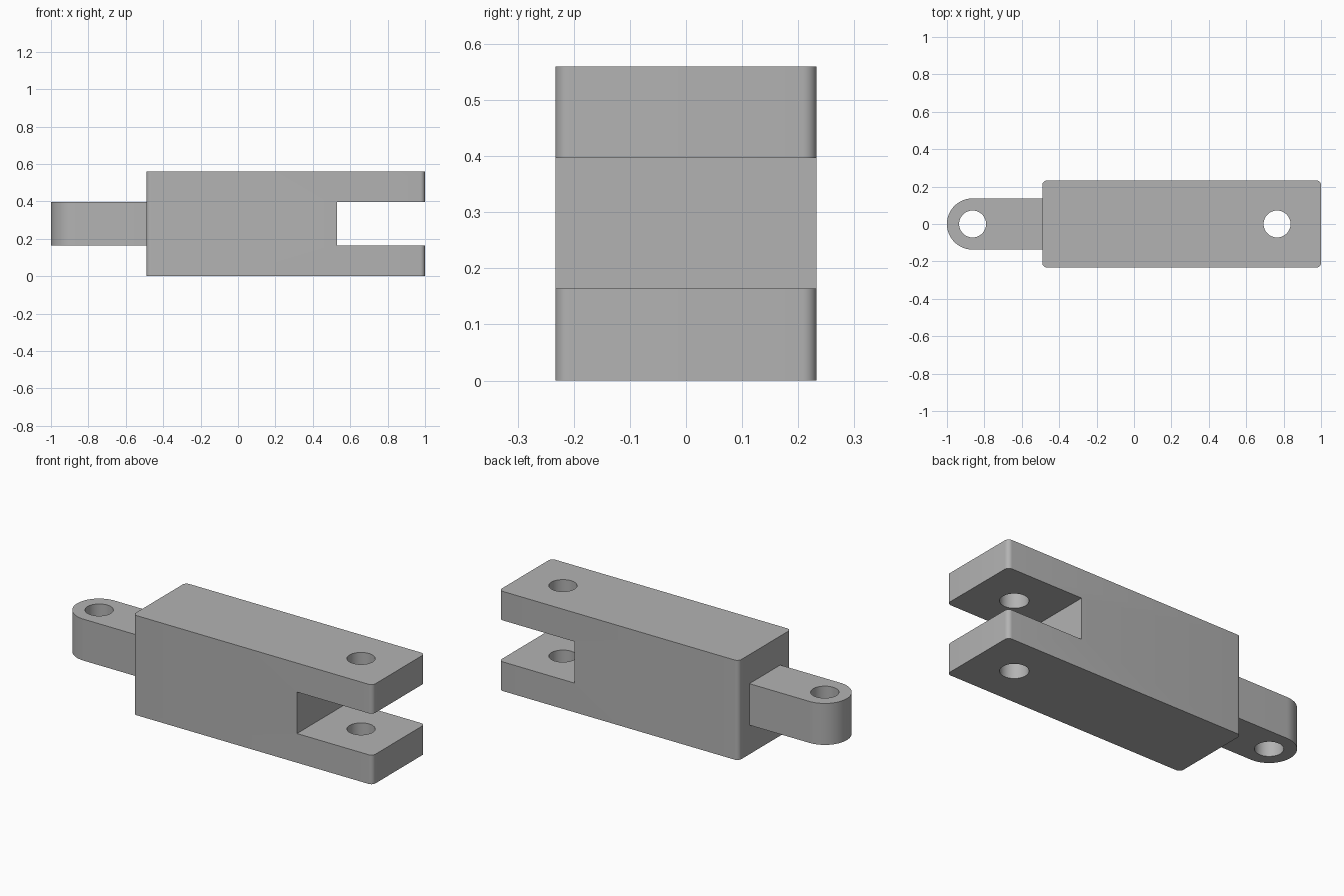
import bpy
import math

default = bpy.data.objects.get("Cube")
if default:
    bpy.data.objects.remove(default, do_unlink=True)

HEIGHT = 0.56
SLOT_LOW, SLOT_HIGH = 0.164, 0.397
BODY_BACK = -0.49
HOLE_RADIUS = 0.072
TONGUE_RADIUS = 0.137
TONGUE_PIN = TONGUE_RADIUS - 1
FORK_PIN = 0.765

grey = bpy.data.materials.new("plain grey")
grey.use_nodes = True
colour = (0.45, 0.45, 0.45, 1)
grey.diffuse_color = colour
grey.node_tree.nodes["Principled BSDF"].inputs["Base Color"].default_value = colour


def arc(cx, cy, radius, start, end, steps):
    """Points along an arc, angles in degrees."""
    angles = [math.radians(start + (end - start) * i / steps) for i in range(steps + 1)]
    return [(cx + radius * math.cos(a), cy + radius * math.sin(a)) for a in angles]


def extrude(name, outline, low, high):
    """Upright prism over a counter-clockwise outline."""
    n = len(outline)
    verts = [(x, y, z) for z in (low, high) for x, y in outline]
    faces = [list(range(n))[::-1], list(range(n, 2 * n))]
    faces += [(i, (i + 1) % n, n + (i + 1) % n, n + i) for i in range(n)]
    mesh = bpy.data.meshes.new(name)
    mesh.from_pydata(verts, [], faces)
    mesh.materials.append(grey)
    obj = bpy.data.objects.new(name, mesh)
    bpy.context.collection.objects.link(obj)
    return obj


def rounded_rectangle(x0, x1, half_width, radius):
    corners = [(x1, 1, 0), (x0, 1, 90), (x0, -1, 180), (x1, -1, 270)]
    points = []
    for x, side, start in corners:
        cx = x - radius if x == x1 else x + radius
        points += arc(cx, side * (half_width - radius), radius, start, start + 90, 8)
    return points


def cut(target, cutter):
    """Subtract the cutter from the target and discard it."""
    bpy.ops.object.select_all(action="DESELECT")
    bpy.context.view_layer.objects.active = target
    target.select_set(True)
    cutter.hide_render = True
    mod = target.modifiers.new("cut", "BOOLEAN")
    mod.operation = "DIFFERENCE"
    mod.solver = "EXACT"
    mod.object = cutter
    bpy.ops.object.modifier_apply(modifier=mod.name)
    bpy.data.objects.remove(cutter, do_unlink=True)


def drill(target, x):
    circle = arc(x, 0, HOLE_RADIUS, 0, 360, 64)[:-1]
    cut(target, extrude("pin_hole_cutter", circle, -0.1, HEIGHT + 0.1))


# Forked body: rounded block, open slot and pin hole
body = extrude("forked_body", rounded_rectangle(BODY_BACK, 1, 0.233, 0.025), 0, HEIGHT)
slot = [(0.53, -0.4), (1.2, -0.4), (1.2, 0.4), (0.53, 0.4)]
cut(body, extrude("slot_cutter", slot, SLOT_LOW, SLOT_HIGH))
drill(body, FORK_PIN)

# Tongue: round-ended bar with a pin hole
outline = [(BODY_BACK, -TONGUE_RADIUS), (BODY_BACK, TONGUE_RADIUS)]
outline += arc(TONGUE_PIN, 0, TONGUE_RADIUS, 90, 270, 40)
tongue = extrude("tongue", outline, SLOT_LOW, SLOT_HIGH)
drill(tongue, TONGUE_PIN)

# Smooth the round walls, keep the edges sharp
bpy.ops.object.select_all(action="DESELECT")
for part in (body, tongue):
    part.select_set(True)
bpy.context.view_layer.objects.active = body
bpy.ops.object.shade_smooth_by_angle(angle=math.radians(30))
